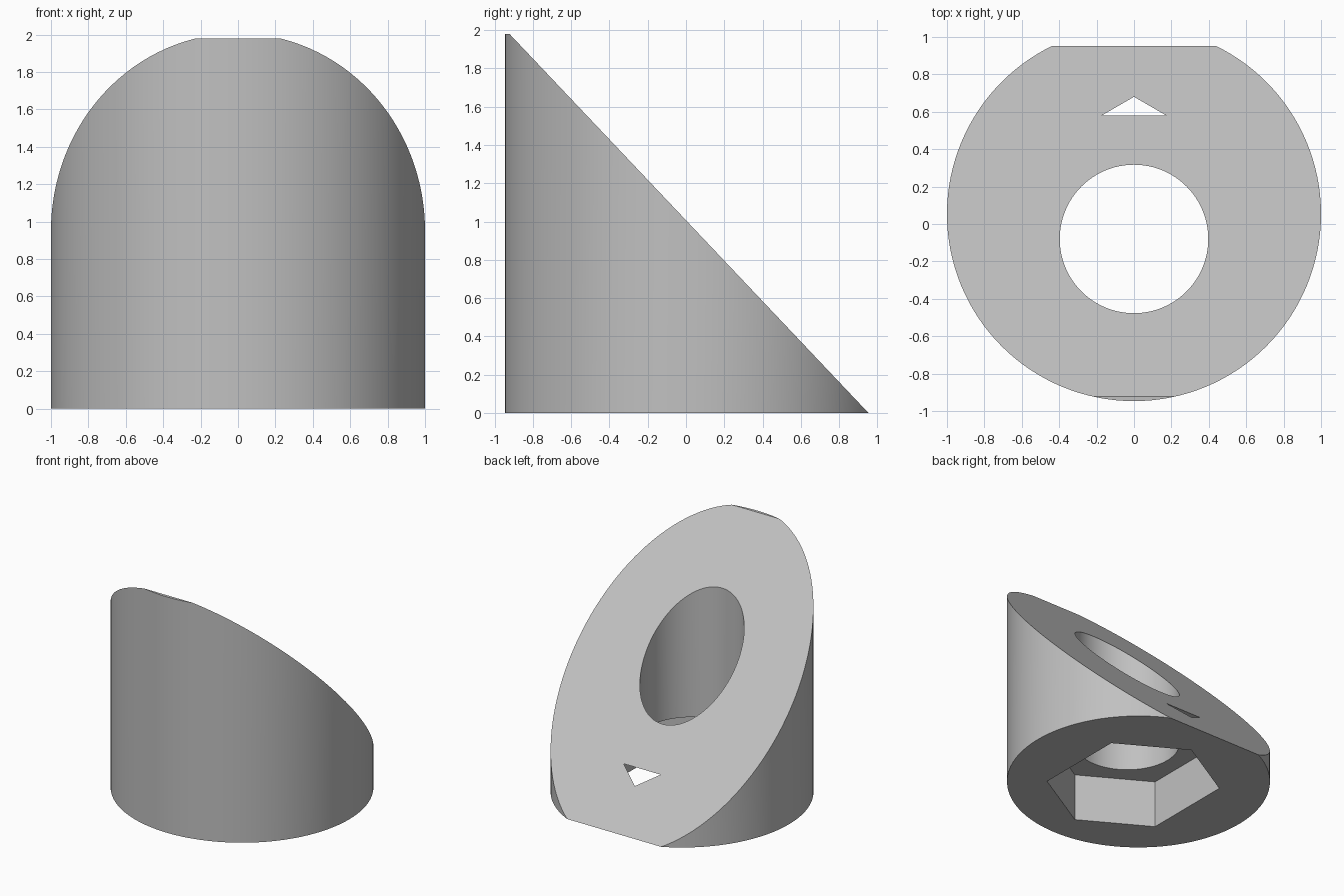
import bpy
import bmesh
from mathutils import Vector

cube = bpy.data.objects.get("Cube")
if cube:
    bpy.data.objects.remove(cube, do_unlink=True)

CENTRE_Y = 0.053    # axis of the round body
HOLE_Y = -0.08      # axis of the bore
BACK_Y = 0.953      # flat cut at the back
TOP_Z = 1.98
POCKET_Z = 0.393    # depth of the nut pocket

grey = bpy.data.materials.new("light_grey")
grey.use_nodes = True
colour = (0.53, 0.53, 0.53, 1)
grey.diffuse_color = colour
grey.node_tree.nodes["Principled BSDF"].inputs["Base Color"].default_value = colour


def prism(name, outline, direction):
    """Closed solid made by extruding an outline along a direction."""
    bm = bmesh.new()
    face = bm.faces.new([bm.verts.new(p) for p in outline])
    result = bmesh.ops.extrude_face_region(bm, geom=[face])
    moved = [v for v in result["geom"] if isinstance(v, bmesh.types.BMVert)]
    bmesh.ops.translate(bm, verts=moved, vec=Vector(direction))
    bmesh.ops.recalc_face_normals(bm, faces=bm.faces)
    mesh = bpy.data.meshes.new(name)
    bm.to_mesh(mesh)
    bm.free()
    obj = bpy.data.objects.new(name, mesh)
    bpy.context.collection.objects.link(obj)
    mesh.materials.append(grey)
    return obj


def cylinder(name, radius, y, z0, z1, sides):
    bpy.ops.mesh.primitive_cylinder_add(
        vertices=sides, radius=radius, depth=z1 - z0, location=(0, y, (z0 + z1) / 2))
    obj = bpy.context.object
    obj.name = name
    obj.data.materials.append(grey)
    return obj


def combine(target, tool, operation):
    """Apply a boolean and discard the tool."""
    mod = target.modifiers.new("cut", "BOOLEAN")
    mod.operation = operation
    mod.solver = "EXACT"
    mod.object = tool
    bpy.context.view_layer.objects.active = target
    bpy.ops.object.modifier_apply(modifier=mod.name)
    bpy.data.objects.remove(tool, do_unlink=True)


# Round body trimmed to a slanted wedge with a small flat top and flat back
body = cylinder("wedge_body", 1, CENTRE_Y, -0.5, 2.5, 128)
side = [(-1.2, 0), (BACK_Y, 0), (-0.922, TOP_Z), (-1.2, TOP_Z)]
wedge = prism("wedge_trim", [(-1.5, y, z) for y, z in side], (3, 0, 0))
combine(body, wedge, "INTERSECT")

# Round bore through the body
combine(body, cylinder("bore_cutter", 0.397, HOLE_Y, -0.5, 2.5, 96), "DIFFERENCE")

# Lengthened hexagonal pocket in the base; its rear corner breaks the slope
right_half = [(0, -0.70), (0.536, -0.39), (0.536, 0.37), (0, 0.68)]
left_half = [(-x, y) for x, y in reversed(right_half[1:-1])]
pocket = prism("pocket_cutter", [(x, y, -0.3) for x, y in right_half + left_half],
               (0, 0, POCKET_Z + 0.3))
combine(body, pocket, "DIFFERENCE")

# Smooth curved walls, crisp edges
bpy.ops.object.select_all(action="DESELECT")
body.select_set(True)
bpy.context.view_layer.objects.active = body
bpy.ops.object.transform_apply(location=True, rotation=True, scale=True)
bpy.ops.object.shade_smooth_by_angle(angle=0.5)
